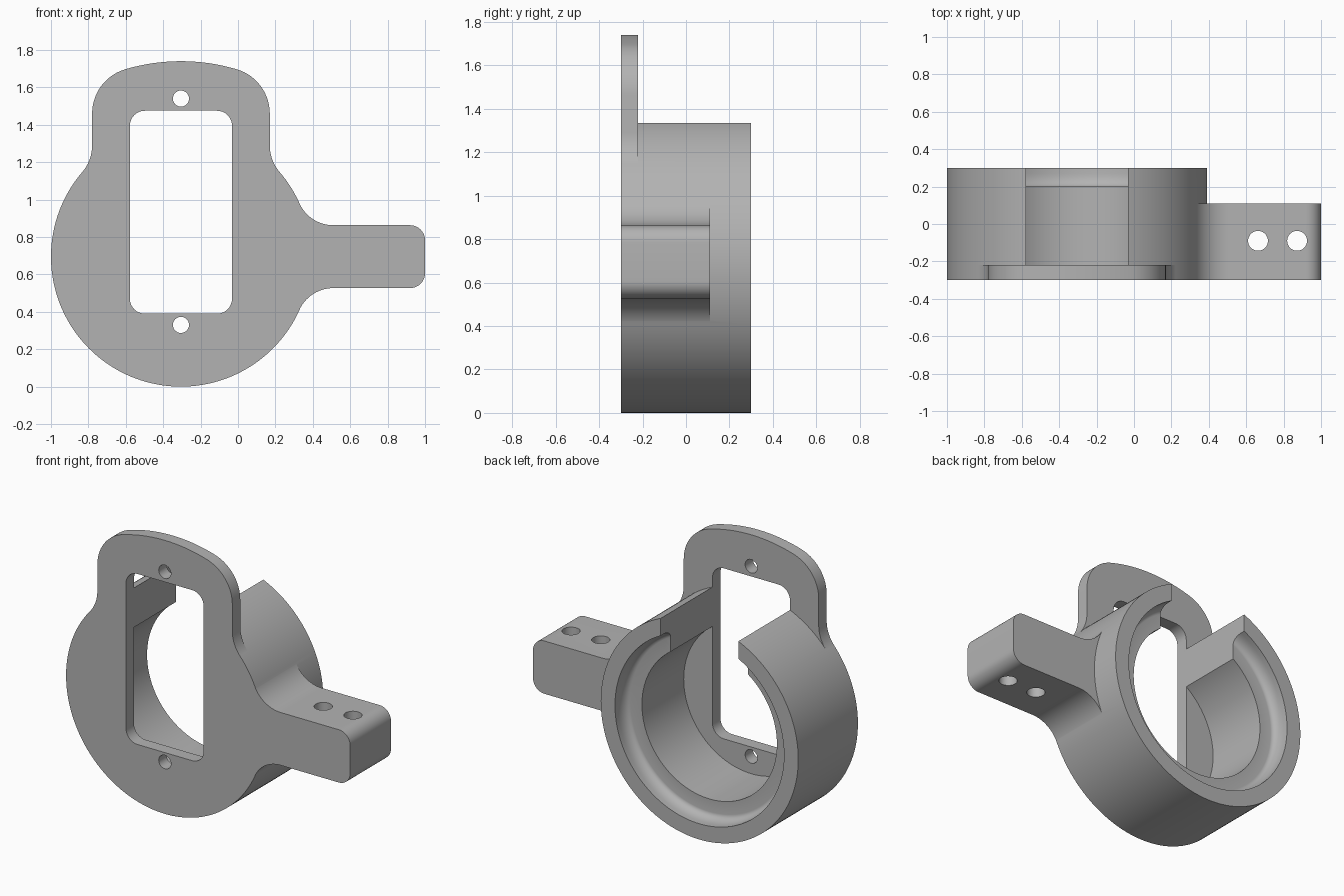
import bpy, bmesh
from math import sin, cos, pi, radians, atan2
from mathutils import Vector

cube = bpy.data.objects.get("Cube")
if cube:
    bpy.data.objects.remove(cube)

CX, CZ, R = -0.305, 0.695, 0.695      # ring axis and outer radius
FRONT, PLATE, BACK = -0.30, -0.22, 0.30
ARM_BACK = 0.11

grey = bpy.data.materials.new("plain grey")
grey.use_nodes = True
grey.diffuse_color = (0.45, 0.45, 0.45, 1)
grey.node_tree.nodes["Principled BSDF"].inputs["Base Color"].default_value = grey.diffuse_color


def arc(cx, cz, r, a0, a1, n=14):
    """Points on an arc, angles in radians."""
    return [(cx + r * cos(a0 + (a1 - a0) * i / n), cz + r * sin(a0 + (a1 - a0) * i / n))
            for i in range(n + 1)]


def finish(name, bm):
    bmesh.ops.recalc_face_normals(bm, faces=bm.faces)
    me = bpy.data.meshes.new(name)
    bm.to_mesh(me)
    bm.free()
    me.materials.append(grey)
    ob = bpy.data.objects.new(name, me)
    bpy.context.collection.objects.link(ob)
    return ob


def prism(name, pts, lo, hi, axis="y"):
    """Extrude a flat outline along y (points are x, z) or z (points are x, y)."""
    bm = bmesh.new()
    place = (lambda p: (p[0], lo, p[1])) if axis == "y" else (lambda p: (p[0], p[1], lo))
    face = bm.faces.new([bm.verts.new(place(p)) for p in pts])
    ext = bmesh.ops.extrude_face_region(bm, geom=[face])
    move = Vector((0, hi - lo, 0)) if axis == "y" else Vector((0, 0, hi - lo))
    bmesh.ops.translate(bm, vec=move, verts=[v for v in ext["geom"] if isinstance(v, bmesh.types.BMVert)])
    return finish(name, bm)


def disc(name, cx, cy, r, lo, hi, axis="y", n=32):
    return prism(name, arc(cx, cy, r, 0, 2 * pi, n)[:-1], lo, hi, axis)


def lathe(name, profile, n=128):
    """Closed solid of revolution about the ring axis; profile is (radius, y)."""
    bm = bmesh.new()
    rings = [[bm.verts.new((CX + r * cos(2 * pi * i / n), y, CZ + r * sin(2 * pi * i / n)))
              for i in range(n)] for r, y in profile]
    for a, b in zip(rings, rings[1:]):
        for i in range(n):
            j = (i + 1) % n
            bm.faces.new((a[i], a[j], b[j], b[i]))
    bm.faces.new(rings[0])
    bm.faces.new(rings[-1])
    return finish(name, bm)


def rounded_box(x0, x1, z0, z1, r):
    pts = []
    for k, (x, z) in enumerate([(x1 - r, z1 - r), (x0 + r, z1 - r), (x0 + r, z0 + r), (x1 - r, z0 + r)]):
        pts += arc(x, z, r, k * pi / 2, (k + 1) * pi / 2, 8)
    return pts


def combine(target, other, op):
    mod = target.modifiers.new(op, "BOOLEAN")
    mod.operation, mod.object, mod.solver = op, other, "EXACT"
    bpy.context.view_layer.objects.active = target
    bpy.ops.object.modifier_apply(modifier=mod.name)
    bpy.data.objects.remove(other)


# Ring body
body = disc("ring_bracket", CX, CZ, R, FRONT, BACK, n=160)

# Upper tab: concave flare, straight side, round shoulder, crown concentric with ring
HALF, FLARE, SHOULDER, CROWN = 0.475, 0.22, 0.247, 1.045
fx, fz = HALF + FLARE, 0.595
sx, sz = HALF - SHOULDER, 0.765
root = atan2(fz, fx)
top = atan2(sz, sx)
side = [(0.3, 0.3)]
side += arc(fx, fz, FLARE, pi + root, pi)
side += arc(sx, sz, SHOULDER, 0, top)
side += arc(0, 0, CROWN, top, pi / 2, 10)[1:]
outline = side + [(-x, z) for x, z in reversed(side[:-1])]
tab = prism("tab", [(CX + x, CZ + z) for x, z in outline], FRONT, PLATE)
combine(body, tab, "UNION")

# Side arm with fillets into the ring and rounded end
ARM, FILLET, END = 0.168, 0.2, 0.08
ax, az = 0.815, ARM + FILLET
turn = atan2(az, ax)
upper = [(0.4, 0.2)] + arc(ax, az, FILLET, pi + turn, 1.5 * pi)
upper += arc(1 - CX - END, ARM - END, END, pi / 2, 0, 10)
outline = upper + [(x, -z) for x, z in reversed(upper)]
arm = prism("arm", [(CX + x, CZ + z) for x, z in outline], FRONT, ARM_BACK)
combine(body, arm, "UNION")

# Bore with a coved counterbore at the back
cove = [(0.555 + 0.04 * sin(t * pi / 12), 0.2 + 0.07 * (1 - cos(t * pi / 12))) for t in range(7)]
bore = lathe("bore", [(0.475, PLATE), (0.475, 0.2)] + cove + [(0.595, BACK + 0.05)])
combine(body, bore, "DIFFERENCE")

# Gap through the top of the ring wall, and the plate window
X0, X1 = CX - 0.273, CX + 0.273
gap = prism("gap", [(X0, CZ), (X1, CZ), (X1, 1.6), (X0, 1.6)], PLATE, BACK + 0.1)
combine(body, gap, "DIFFERENCE")
window = prism("window", rounded_box(X0, X1, 0.39, 1.475, 0.08), FRONT - 0.1, PLATE + 0.1)
combine(body, window, "DIFFERENCE")

# Screw holes in the plate and the arm
for z in (0.33, 1.54):
    combine(body, disc("hole", CX, z, 0.043, FRONT - 0.1, PLATE + 0.05), "DIFFERENCE")
for x in (0.663, 0.872):
    combine(body, disc("hole", x, -0.09, 0.053, 0.4, 1.0, "z"), "DIFFERENCE")

# Shading
bpy.ops.object.select_all(action="DESELECT")
body.select_set(True)
bpy.context.view_layer.objects.active = body
bpy.ops.object.shade_smooth_by_angle(angle=radians(30))
